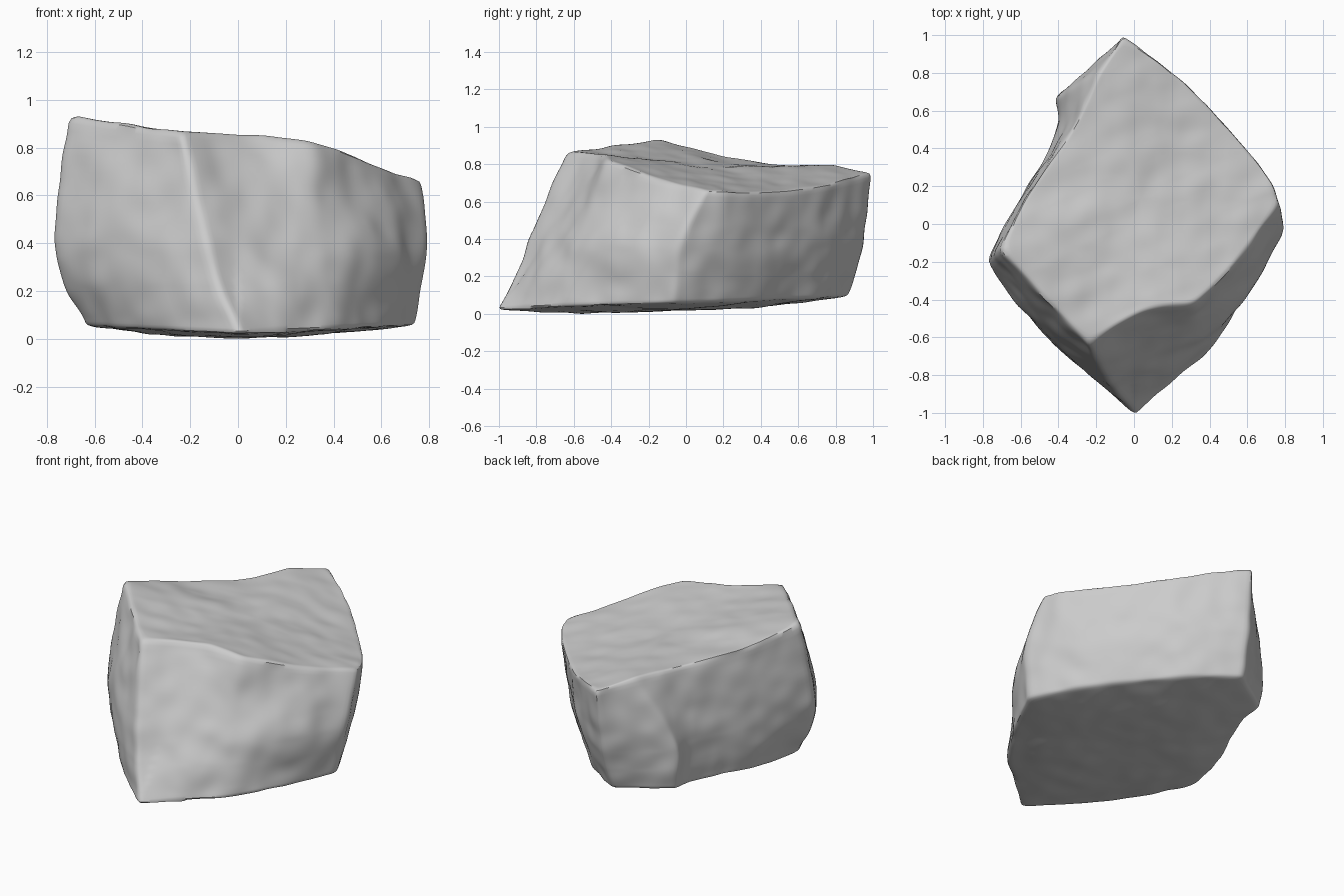
import bpy, bmesh, math
from mathutils import Vector, noise

old = bpy.data.objects.get("Cube")
if old:
    bpy.data.objects.remove(old, do_unlink=True)

# One stone colour
stone = bpy.data.materials.new("grey stone")
stone.use_nodes = True
colour = (0.6, 0.6, 0.6, 1)
stone.diffuse_color = colour
stone.node_tree.nodes["Principled BSDF"].inputs["Base Color"].default_value = colour

# Upright ribs around the block: foot x y, waist x y, rim x y z
ribs = [
    (.01, -1.02, -.13, -.85, -.24, -.64, .9),
    (.2, -.82, .12, -.7, .05, -.43, .885),
    (.37, -.71, .37, -.6, .32, -.43, .865),
    (.6, -.39, .62, -.36, .54, -.22, .77),
    (.74, -.07, .8, -.04, .77, .11, .69),
    (.61, .2, .69, .26, .72, .26, .68),
    (.36, .48, .45, .53, .47, .53, .68),
    (.14, .73, .2, .8, .21, .82, .73),
    (-.09, .87, -.07, .96, -.06, 1, .79),
    (-.39, .67, -.43, .67, -.19, .8, .83),
    (-.38, .49, -.37, .5, -.31, .5, .82),
    (-.57, .15, -.6, .16, -.58, .17, .875),
    (-.64, -.22, -.8, -.2, -.71, -.14, .97),
    (-.4, -.66, -.49, -.64, -.46, -.41, .925),
]
corners = {0: .9, 2: .4, 4: .85, 8: .9, 9: .5, 12: .8}
count = len(ribs)


def foot_height(x, y):
    return .05 + .08 * max(y, 0) + .05 * abs(x)


def shrink(ring, factor):
    centre = sum(ring, Vector()) / len(ring)
    return [centre.lerp(p, factor) for p in ring]


# Horizontal rings from the underside to the top
foot = [Vector((r[0], r[1], foot_height(r[0], r[1]))) for r in ribs]
waist = [Vector((r[2], r[3], .43)) for r in ribs]
rim = [Vector(r[4:]) for r in ribs]
belly = [p - Vector((0, 0, .04)) for p in shrink(foot, .6)]
lower = [f.lerp(w, .5) + Vector((w.x - f.x, w.y - f.y, 0)) * .15 for f, w in zip(foot, waist)]
rings = [shrink(belly, .4), belly, foot, lower, waist, rim, shrink(rim, .7), shrink(rim, .35)]

bm = bmesh.new()
crease = bm.edges.layers.float.new("crease_edge")
loops = [[bm.verts.new(p) for p in ring] for ring in rings]
for low, high in zip(loops, loops[1:]):
    for i in range(count):
        j = (i + 1) % count
        bm.faces.new((low[i], low[j], high[j], high[i]))
bm.faces.new(loops[0][::-1])
bm.faces.new(loops[-1])

# Firm edges along the rim, the foot and the upright corners
for loop, strength in ((loops[2], .7), (loops[5], .95)):
    for i in range(count):
        bm.edges.get((loop[i], loop[(i + 1) % count]))[crease] = strength
for i, strength in corners.items():
    for k in range(2, 5):
        bm.edges.get((loops[k][i], loops[k + 1][i]))[crease] = strength

base = bpy.data.meshes.new("rock_base")
bm.to_mesh(base)
bm.free()
rock = bpy.data.objects.new("rock", base)
bpy.context.collection.objects.link(rock)
smooth = rock.modifiers.new("rounding", 'SUBSURF')
smooth.levels = smooth.render_levels = 4
graph = bpy.context.evaluated_depsgraph_get()
mesh = bpy.data.meshes.new_from_object(rock.evaluated_get(graph))
rock.modifiers.clear()
rock.data = mesh


def swelling(p, x, z, radius):
    return math.exp(-((p.x - x) ** 2 + (p.z - z) ** 2) / radius ** 2)


# Weathered surface: shallow hollows and chips, with low ledges across the top
bm = bmesh.new()
bm.from_mesh(mesh)
bm.normal_update()
moves = []
for v in bm.verts:
    p, n = v.co, v.normal
    broad = noise.noise(p * 4)
    chips = noise.noise(p * 8)
    if n.z > .6:
        ledge = noise.noise(Vector((p.x * 3 + p.y * 2, p.y * 7 - p.x * 3, 2)))
        amount = .007 * ledge + .006 * chips
    elif n.z < -.6:
        amount = .006 * broad + .006 * chips
    else:
        amount = .008 * broad + .009 * chips
        # Lumps and a hollow on the front left side
        if p.y < 0 and p.x > 0:
            amount += .03 * swelling(p, .17, .22, .12) + .015 * swelling(p, .54, .4, .12)
            amount -= .025 * swelling(p, .4, .6, .14)
    moves.append(n * amount)
for v, move in zip(bm.verts, moves):
    v.co += move

# Rest the stone on the ground
ground = min(v.co.z for v in bm.verts)
bmesh.ops.translate(bm, verts=bm.verts[:], vec=(0, 0, -ground))
bmesh.ops.recalc_face_normals(bm, faces=bm.faces[:])
bm.to_mesh(mesh)
bm.free()

mesh.materials.clear()
mesh.materials.append(stone)
bpy.context.view_layer.objects.active = rock
rock.select_set(True)
bpy.ops.object.shade_smooth_by_angle(angle=math.radians(40))
